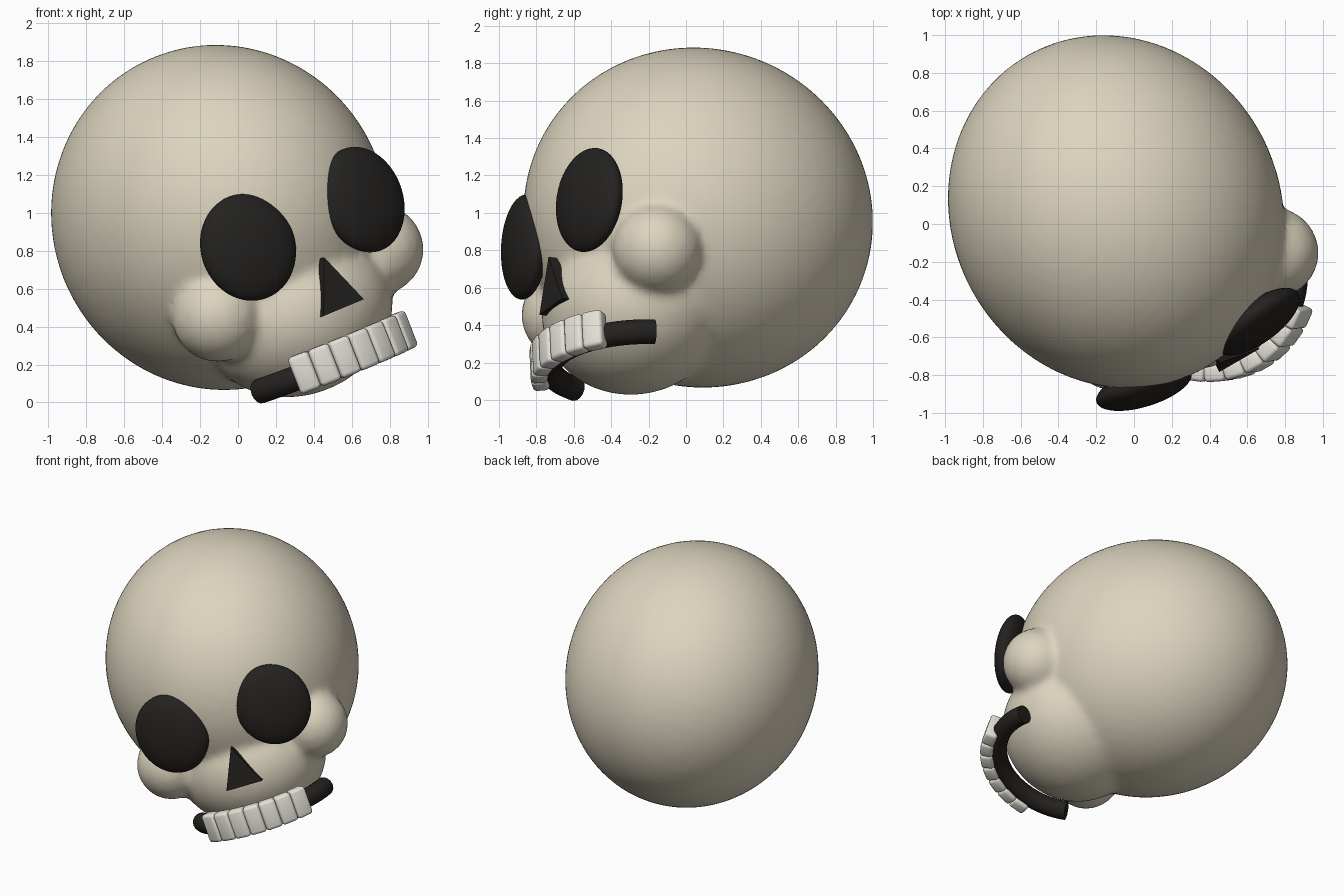
import bpy, bmesh
from math import sin, cos, radians
from mathutils import Matrix, Vector

if "Cube" in bpy.data.objects:
    bpy.data.objects.remove(bpy.data.objects["Cube"])

# Tilted head frame: local x = head right, local -y = face forward, local z = head up
right = Vector((0.815, 0.47, 0.34)).normalized()
up = Vector((-0.34, -0.03, 0.94))
up = (up - up.dot(right) * right).normalized()
back = up.cross(right)
HEAD = Matrix((right, back, up)).transposed().to_4x4()
HEAD.translation = (-0.095, 0.065, 0.975)


def material(name, color):
    m = bpy.data.materials.new(name)
    m.diffuse_color = (*color, 1)
    m.use_nodes = True
    m.node_tree.nodes["Principled BSDF"].inputs["Base Color"].default_value = m.diffuse_color
    return m


BONE = material("bone", (0.72, 0.66, 0.52))
DARK = material("dark", (0.018, 0.016, 0.014))
IVORY = material("ivory", (0.78, 0.76, 0.69))


def finish(name, bm, mat, local=Matrix(), smooth=True):
    me = bpy.data.meshes.new(name)
    bmesh.ops.recalc_face_normals(bm, faces=bm.faces)
    for f in bm.faces:
        f.smooth = smooth
    bm.to_mesh(me)
    bm.free()
    me.materials.append(mat)
    ob = bpy.data.objects.new(name, me)
    bpy.context.collection.objects.link(ob)
    ob.matrix_world = HEAD @ local
    return ob


def ellipsoid(name, center, radii, mat, turn=0):
    bm = bmesh.new()
    bmesh.ops.create_uvsphere(bm, u_segments=64, v_segments=32, radius=1)
    bmesh.ops.scale(bm, vec=radii, verts=bm.verts)
    return finish(name, bm, mat,
                  Matrix.Translation(center) @ Matrix.Rotation(radians(turn), 4, 'Z'))


# Skull: cranium, jaw and cheek bones fused into one smooth surface
skull = ellipsoid("skull", (0, 0, 0), (0.866, 0.955, 0.915), BONE)
lumps = [ellipsoid("jaw_form", (0, -0.42, -0.6), (0.52, 0.485, 0.435), BONE)]
for s in (-1, 1):
    lumps.append(ellipsoid("cheek_form", (s * 0.52, -0.546, -0.45), (0.24,) * 3, BONE))
for lump in lumps:
    mod = skull.modifiers.new("fuse", 'BOOLEAN')
    mod.operation, mod.solver, mod.object = 'UNION', 'EXACT', lump
    lump.hide_render = True
    lump.hide_viewport = True
mod = skull.modifiers.new("remesh", 'REMESH')
mod.mode, mod.voxel_size, mod.use_smooth_shade = 'VOXEL', 0.025, True
mod = skull.modifiers.new("soften", 'SMOOTH')
mod.factor, mod.iterations = 0.5, 12

# Bake the skull and drop the helper forms
bpy.context.view_layer.update()
ev = skull.evaluated_get(bpy.context.evaluated_depsgraph_get())
baked = bpy.data.meshes.new_from_object(ev)
skull.modifiers.clear()
skull.data = baked
for lump in lumps:
    bpy.data.objects.remove(lump)

# Eye sockets
for s, side in ((-1, "left"), (1, "right")):
    ellipsoid(side + "_eye_socket", (s * 0.37, -0.865, -0.16),
              (0.26, 0.1, 0.285), DARK, turn=s * 10)

# Nose: triangular wedge
bm = bmesh.new()
tri = [(0, -0.36), (-0.13, -0.645), (0.13, -0.645)]
face = bm.faces.new([bm.verts.new((x, -0.7, z)) for x, z in tri])
ext = bmesh.ops.extrude_face_region(bm, geom=[face])
for v in ext["geom"]:
    if isinstance(v, bmesh.types.BMVert):
        v.co.y = -0.925
finish("nose_hole", bm, DARK, smooth=False)

# Mouth: dark tube bent in an arc
cu = bpy.data.curves.new("mouth", 'CURVE')
cu.dimensions = '3D'
cu.bevel_depth, cu.bevel_resolution, cu.use_fill_caps = 0.066, 6, True
sp = cu.splines.new('POLY')
N = 32
sp.points.add(N)
for i, p in enumerate(sp.points):
    a = radians(-73 + 146 * i / N)
    p.co = (0.47 * sin(a), -0.41 - 0.47 * cos(a), -0.9, 1)
sp.use_smooth = True
cu.materials.append(DARK)
mouth = bpy.data.objects.new("mouth", cu)
bpy.context.collection.objects.link(mouth)
mouth.matrix_world = HEAD

# Teeth: seven rounded blocks along the arc
for i in range(7):
    a = radians((i - 3) * 12)
    bm = bmesh.new()
    bmesh.ops.create_cube(bm, size=1)
    bmesh.ops.scale(bm, vec=(0.116, 0.09, 0.205), verts=bm.verts)
    bmesh.ops.bevel(bm, geom=bm.edges[:], offset=0.022, segments=3,
                    profile=0.5, affect='EDGES')
    finish(f"tooth_{i + 1}", bm, IVORY,
           Matrix.Translation((0.53 * sin(a), -0.41 - 0.53 * cos(a), -0.885))
           @ Matrix.Rotation(a, 4, 'Z'))
